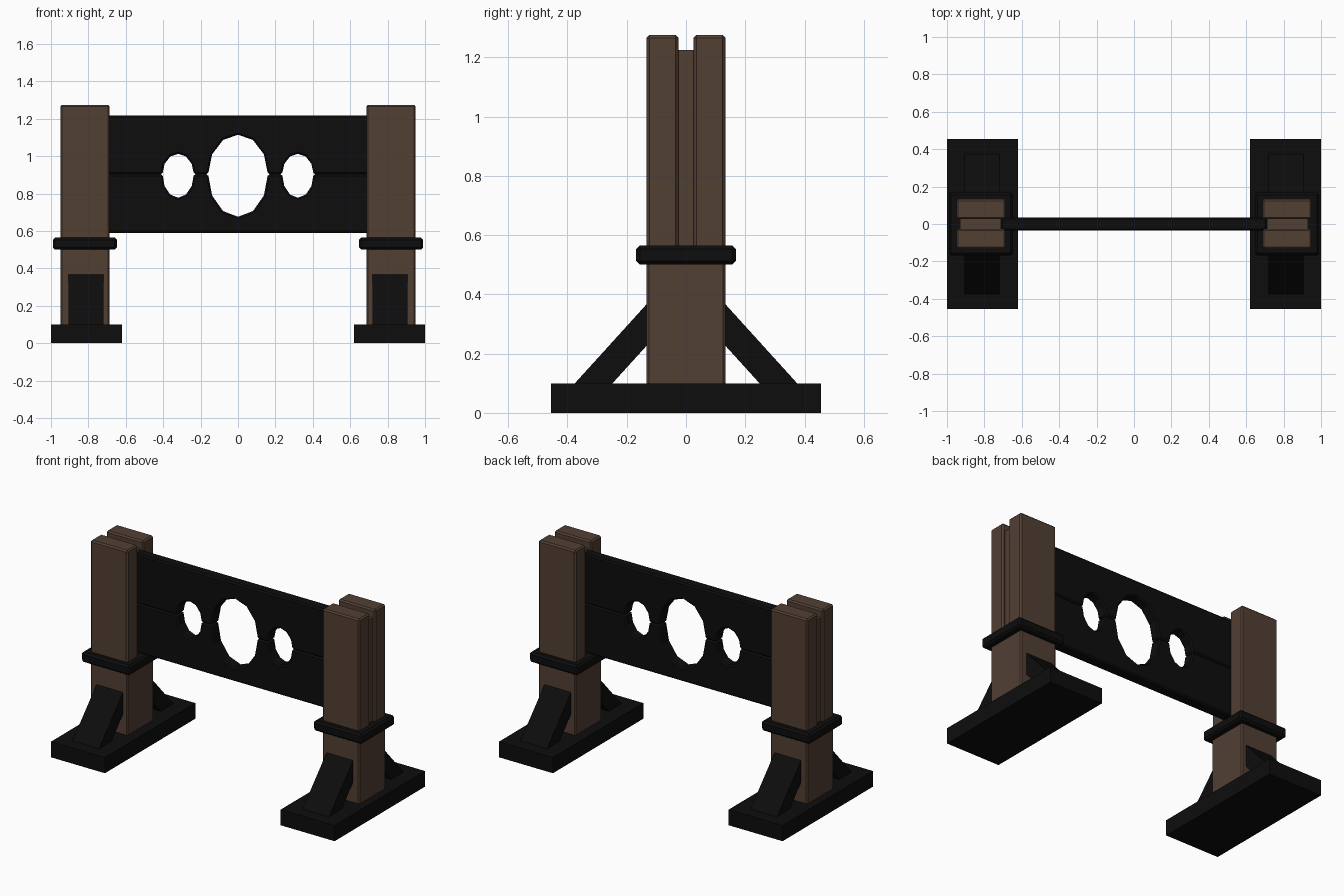
import bpy, bmesh
from math import sin, cos, pi, radians

if "Cube" in bpy.data.objects:
    bpy.data.objects.remove(bpy.data.objects["Cube"])


def material(name, rgb):
    m = bpy.data.materials.new(name)
    m.diffuse_color = (*rgb, 1)
    m.use_nodes = True
    m.node_tree.nodes["Principled BSDF"].inputs["Base Color"].default_value = m.diffuse_color
    return m


BROWN = material("brown_wood", (0.085, 0.050, 0.034))
DARK = material("dark_wood", (0.004, 0.004, 0.004))


def finish(bm, name, mat, bevel=0):
    bmesh.ops.recalc_face_normals(bm, faces=bm.faces)
    me = bpy.data.meshes.new(name)
    bm.to_mesh(me)
    bm.free()
    me.materials.append(mat)
    ob = bpy.data.objects.new(name, me)
    bpy.context.collection.objects.link(ob)
    if bevel:
        mod = ob.modifiers.new("bevel", 'BEVEL')
        mod.width = bevel
        mod.segments = 1
        mod.limit_method = 'ANGLE'
        mod.angle_limit = radians(60)
    return ob


def box(name, x, y, z, mat, bevel=0):
    """Box from (min, max) pairs."""
    bm = bmesh.new()
    bmesh.ops.create_cube(bm, size=1)
    for v in bm.verts:
        for i, (a, b) in enumerate((x, y, z)):
            v.co[i] = (a + b) / 2 + v.co[i] * (b - a)
    return finish(bm, name, mat, bevel)


def prism(name, pts, offset, mat, bevel=0):
    """Closed 3D outline extruded by an offset."""
    bm = bmesh.new()
    face = bm.faces.new([bm.verts.new(p) for p in pts])
    new = bmesh.ops.extrude_face_region(bm, geom=[face])["geom"]
    verts = [g for g in new if isinstance(g, bmesh.types.BMVert)]
    bmesh.ops.translate(bm, verts=verts, vec=offset)
    return finish(bm, name, mat, bevel)


def span(s, a, b):
    return tuple(sorted((s * a, s * b)))


for s, side in ((-1, "left"), (1, "right")):
    # foot, lower post and collar
    box(f"{side}_foot", span(s, 0.62, 1.0), (-0.455, 0.455), (0, 0.10), DARK)
    px = span(s, 0.687, 0.949)
    box(f"{side}_lower_post", px, (-0.133, 0.133), (0.09, 0.53), BROWN, 0.008)
    box(f"{side}_collar", span(s, 0.647, 0.99), (-0.168, 0.168),
        (0.50, 0.565), DARK, 0.012)
    # slotted upper post: two cheeks around a recessed core
    box(f"{side}_post_core", span(s, 0.71, 0.93), (-0.03, 0.03),
        (0.53, 1.225), BROWN)
    for t, end in ((-1, "front"), (1, "back")):
        box(f"{side}_{end}_post_cheek", px, span(t, 0.026, 0.133),
            (0.53, 1.275), BROWN, 0.009)
        # diagonal brace
        prof = [(0.375, 0.10), (0.12, 0.381), (0.12, 0.241), (0.248, 0.10)]
        prism(f"{side}_{end}_brace",
              [(s * 0.718, t * y, z) for y, z in prof],
              (s * 0.187, 0, 0), DARK)

# neck and wrist boards, each with half of every hole
SEAM, HALF_LEN, HALF_THICK = 0.904, 0.71, 0.036
for d, name, height, big, small in ((1, "upper_board", 0.314, 0.211, 0.109),
                                    (-1, "lower_board", 0.314, 0.228, 0.126)):
    outline = [(-HALF_LEN, height), (-HALF_LEN, 0)]
    for cx, rx, rz in ((-0.32, 0.084, small), (0, 0.16, big), (0.32, 0.084, small)):
        outline += [(cx - rx * cos(pi * i / 6), rz * sin(pi * i / 6)) for i in range(7)]
    outline += [(HALF_LEN, 0), (HALF_LEN, height)]
    prism(name, [(x, -HALF_THICK, SEAM + d * z) for x, z in outline],
          (0, 2 * HALF_THICK, 0), DARK, 0.009)
